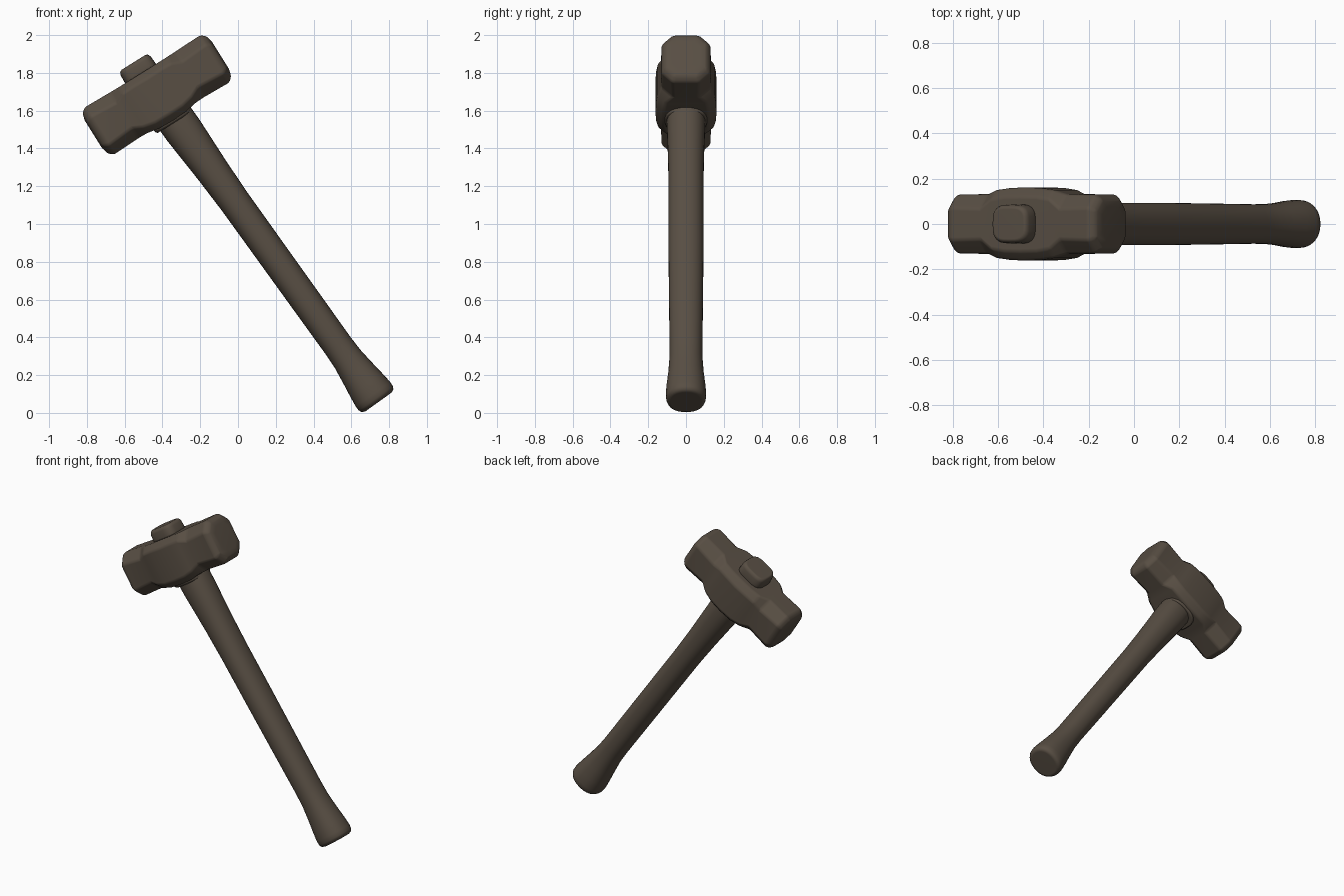
import bpy, bmesh, math
from mathutils import Matrix, Vector

cube = bpy.data.objects.get("Cube")
if cube:
    bpy.data.objects.remove(cube, do_unlink=True)

# One weathered brown covers everything
brown = bpy.data.materials.new("dark weathered brown")
brown.use_nodes = True
colour = (0.098, 0.077, 0.057, 1)
brown.diffuse_color = colour
bsdf = brown.node_tree.nodes["Principled BSDF"]
bsdf.inputs["Base Color"].default_value = colour
bsdf.inputs["Roughness"].default_value = 0.8


def loft(name, rings, matrix, bevel=0):
    """Skin a list of equal-length point rings and cap both ends."""
    bm = bmesh.new()
    loops = [[bm.verts.new(p) for p in ring] for ring in rings]
    n = len(loops[0])
    for a, b in zip(loops, loops[1:]):
        for i in range(n):
            j = (i + 1) % n
            bm.faces.new((a[i], a[j], b[j], b[i]))
    bm.faces.new(loops[0])
    bm.faces.new(loops[-1])
    bmesh.ops.recalc_face_normals(bm, faces=bm.faces)
    for face in bm.faces:
        face.smooth = True
    mesh = bpy.data.meshes.new(name)
    bm.to_mesh(mesh)
    bm.free()
    mesh.materials.append(brown)
    obj = bpy.data.objects.new(name, mesh)
    bpy.context.collection.objects.link(obj)
    obj.matrix_world = matrix
    if bevel:
        mod = obj.modifiers.new("soft edges", "BEVEL")
        mod.width = bevel
        mod.segments = 3
        mod.limit_method = "ANGLE"
        mod.angle_limit = math.radians(20)
    obj.modifiers.new("even shading", "WEIGHTED_NORMAL")
    return obj


def octagon(u, w, top, bottom, c):
    """Chamfered rectangle across the head axis."""
    return [(u, w, top - c), (u, w - c, top), (u, c - w, top), (u, -w, top - c),
            (u, -w, c - bottom), (u, c - w, -bottom), (u, w - c, -bottom), (u, w, c - bottom)]


def oval(rx, ry, z, power=2.0, n=32):
    """Superellipse across the local z axis."""
    ring = []
    for i in range(n):
        c, s = math.cos(math.tau * i / n), math.sin(math.tau * i / n)
        ring.append((rx * math.copysign(abs(c) ** (2 / power), c),
                     ry * math.copysign(abs(s) ** (2 / power), s), z))
    return ring


# Head: octagonal striking ends, necks, and a swollen eye block
head_frame = Matrix.Translation((-0.43, 0, 1.685)) @ Matrix.Rotation(math.radians(-32), 4, "Y")
half = [(0.396, 0.075, 0.085, 0.085, 0.035),
        (0.386, 0.110, 0.124, 0.126, 0.050),
        (0.360, 0.130, 0.145, 0.149, 0.058),
        (0.205, 0.132, 0.141, 0.144, 0.064),
        (0.150, 0.150, 0.140, 0.146, 0.040),
        (0.085, 0.158, 0.140, 0.158, 0.038)]
middle = [(0, 0.162, 0.140, 0.162, 0.040)]
sections = [(-u, *rest) for u, *rest in half] + middle + half[::-1]
loft("hammer_head", [octagon(*s) for s in sections], head_frame, 0.012)

# Rounded-square handle stub standing above the head
stub = [(0.096, 0.087, 0.10), (0.096, 0.087, 0.15), (0.094, 0.085, 0.188),
        (0.087, 0.078, 0.204), (0.075, 0.066, 0.21)]
stub_frame = head_frame @ Matrix.Translation((-0.014, 0, 0))
loft("handle_stub", [oval(rx, ry, z, 3.4) for rx, ry, z in stub], stub_frame)

# Handle: flared grip end, slim shaft, thick shoulder inside the head
axis = Vector((-0.583, 0, 0.812))
handle_frame = (Matrix.Translation((0.738, 0, 0.066))
                @ Matrix.Rotation(math.atan2(axis.x, axis.z), 4, "Y"))
shaft = [(0.085, 0.080, -0.010), (0.103, 0.098, -0.002), (0.111, 0.105, 0.014),
         (0.112, 0.107, 0.04), (0.105, 0.103, 0.10), (0.094, 0.094, 0.18),
         (0.083, 0.088, 0.27), (0.080, 0.087, 0.36), (0.081, 0.090, 0.65),
         (0.082, 0.093, 1.0), (0.083, 0.093, 1.3), (0.089, 0.094, 1.5),
         (0.096, 0.097, 1.64), (0.102, 0.101, 1.76), (0.102, 0.101, 1.85), (0.098, 0.098, 1.98)]
loft("handle", [oval(rx, ry, z, 2.2) for rx, ry, z in shaft], handle_frame)

# Low lip around the eye where the handle enters
lip = [(0.114, 0.114, -0.14), (0.112, 0.111, -0.165), (0.104, 0.103, -0.175)]
loft("eye_lip", [oval(rx, ry, z, 2.6) for rx, ry, z in lip], head_frame)
